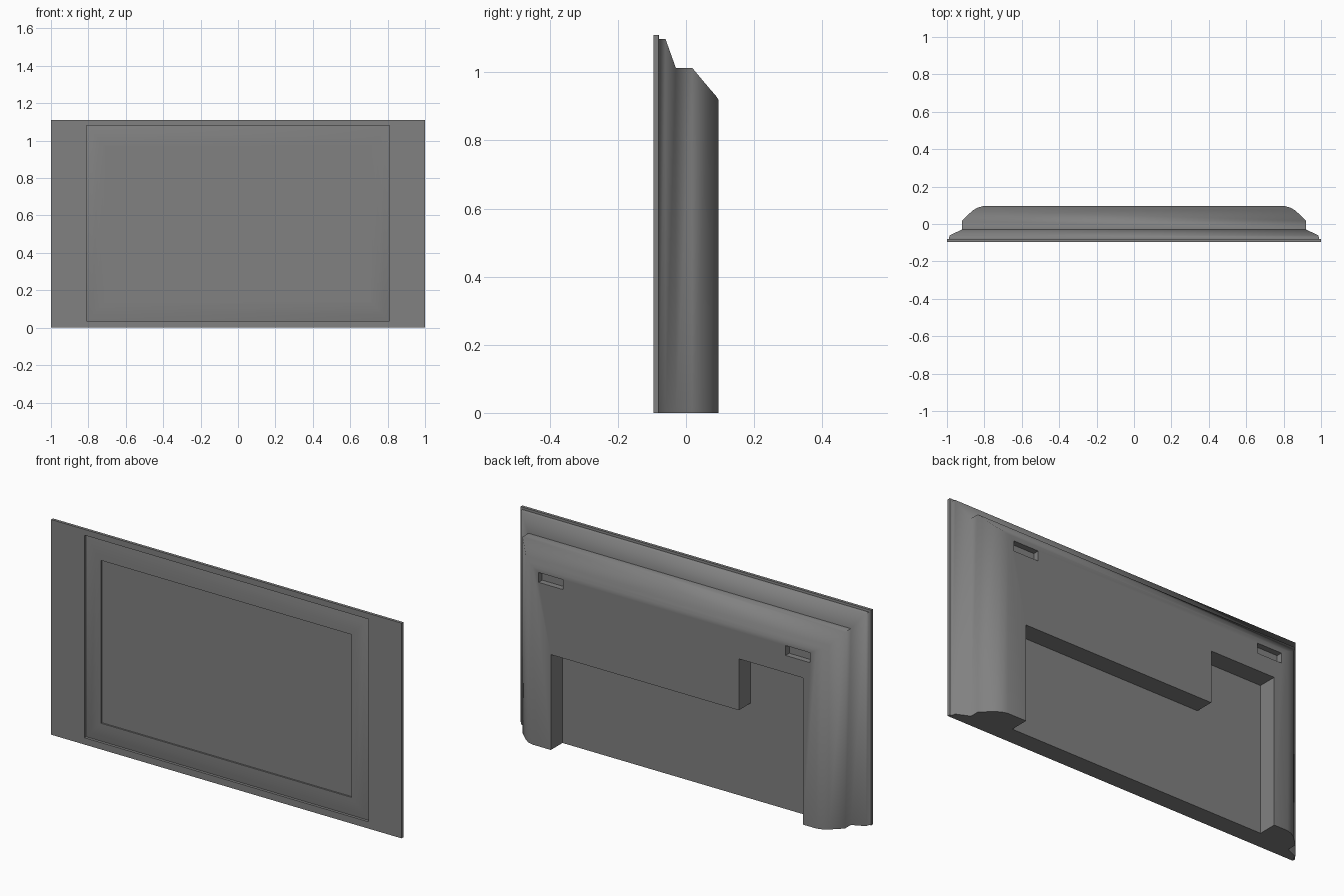
import bpy, bmesh, math

cube = bpy.data.objects.get("Cube")
if cube:
    bpy.data.objects.remove(cube, do_unlink=True)

# One plain grey for the whole housing
grey = bpy.data.materials.new("mid_grey")
grey.use_nodes = True
colour = (0.22, 0.22, 0.22, 1)
grey.diffuse_color = colour
grey.node_tree.nodes["Principled BSDF"].inputs["Base Color"].default_value = colour


def make_object(name, bm):
    bmesh.ops.recalc_face_normals(bm, faces=bm.faces)
    mesh = bpy.data.meshes.new(name)
    bm.to_mesh(mesh)
    bm.free()
    mesh.materials.append(grey)
    obj = bpy.data.objects.new(name, mesh)
    bpy.context.collection.objects.link(obj)
    return obj


def prism(name, outline, y0, y1):
    """Extrude an x-z outline along y."""
    bm = bmesh.new()
    face = bm.faces.new([bm.verts.new((x, y0, z)) for x, z in outline])
    ext = bmesh.ops.extrude_face_region(bm, geom=[face])["geom"]
    verts = [v for v in ext if isinstance(v, bmesh.types.BMVert)]
    bmesh.ops.translate(bm, verts=verts, vec=(0, y1 - y0, 0))
    return make_object(name, bm)


# Nested rectangles from the screen, over the bezel and plate, to the back:
# half width, bottom, top, depth
rings = [
    (.715, .135, .975, -.087),   # screen
    (.715, .135, .975, -.095),   # rounded bezel
    (.745, .103, 1.008, -.0935),
    (.78, .067, 1.047, -.089),
    (.81, .035, 1.08, -.081),
    (.81, .035, 1.08, -.095),    # front plate
    (1, 0, 1.11, -.095),
    (1, 0, 1.11, -.08),
    (.99, 0, 1.098, -.079),      # waist
    (.985, 0, 1.097, -.06),
    (.92, 0, 1.013, -.03),
    (.92, 0, 1.013, .018),       # chamfered back
    (.865, 0, .951, .07),
    (.84, 0, .933, .086),
    (.81, 0, .92, .095),
]
bm = bmesh.new()
loops = [[bm.verts.new(p) for p in
          ((-w, y, lo), (w, y, lo), (w, y, hi), (-w, y, hi))]
         for w, lo, hi, y in rings]
for a, b in zip(loops, loops[1:]):
    for i in range(4):
        j = (i + 1) % 4
        bm.faces.new((a[i], a[j], b[j], b[i]))
bm.faces.new(loops[0])
bm.faces.new(loops[-1])
housing = make_object("screen_housing", bm)

# Stepped recess and two mounting slots in the back
cutters = [prism("recess_cutter",
                 [(.705, -.1), (.705, .492), (-.368, .492),
                  (-.368, .757), (-.733, .757), (-.733, -.1)], 0, .2)]
for side in (-1, 1):
    a, b = side * .635, side * .775
    cutters.append(prism("slot_cutter",
                         [(a, .846), (b, .846), (b, .897), (a, .897)], .065, .2))

bpy.ops.object.select_all(action='DESELECT')
housing.select_set(True)
bpy.context.view_layer.objects.active = housing
for cutter in cutters:
    cutter.hide_render = True
    mod = housing.modifiers.new("cut", 'BOOLEAN')
    mod.operation = 'DIFFERENCE'
    mod.solver = 'EXACT'
    mod.object = cutter
    bpy.ops.object.modifier_apply(modifier=mod.name)
    bpy.data.objects.remove(cutter, do_unlink=True)

bpy.ops.object.shade_smooth_by_angle(angle=math.radians(70))
